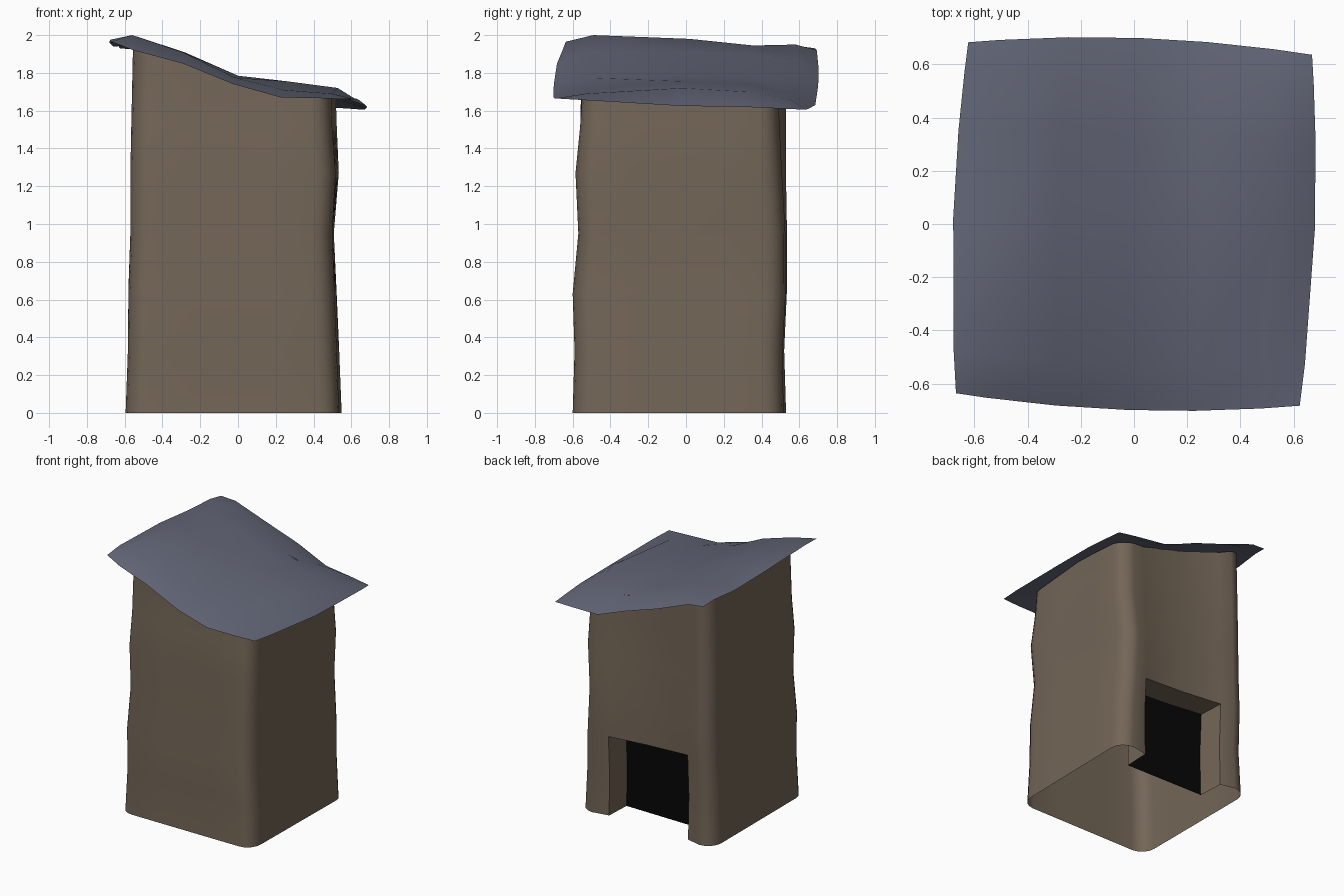
import bpy, bmesh, math
from mathutils import Vector
from mathutils.bvhtree import BVHTree

if "Cube" in bpy.data.objects:
    bpy.data.objects.remove(bpy.data.objects["Cube"])


def material(name, rgb):
    m = bpy.data.materials.new(name)
    m.diffuse_color = (*rgb, 1)
    m.use_nodes = True
    m.node_tree.nodes["Principled BSDF"].inputs["Base Color"].default_value = m.diffuse_color
    return m


def finish(name, bm, mat, angle=40):
    me = bpy.data.meshes.new(name)
    bm.to_mesh(me)
    bm.free()
    ob = bpy.data.objects.new(name, me)
    bpy.context.collection.objects.link(ob)
    me.materials.append(mat)
    bpy.ops.object.select_all(action='DESELECT')
    ob.select_set(True)
    bpy.context.view_layer.objects.active = ob
    bpy.ops.object.shade_smooth_by_angle(angle=math.radians(angle))
    return ob


wood = material("weathered brown", (0.172, 0.132, 0.095))
slate = material("slate blue grey", (0.122, 0.131, 0.180))
black = material("doorway black", (0.002, 0.002, 0.002))

# Roof: thin wavy sheet, slightly turned, with bowed edges
COLS = [-.67, -.55, -.28, 0, .26, .52, .67]
ROWS = [-.66, -.5, 0, .33, .55, .66]
HEIGHT = [
    [1.965, 1.92, 1.85, 1.74, 1.67, 1.665, 1.665],
    [1.975, 2.00, 1.91, 1.775, 1.71, 1.69, 1.655],
    [1.960, 1.98, 1.91, 1.785, 1.755, 1.72, 1.625],
    [1.940, 1.945, 1.90, 1.78, 1.74, 1.70, 1.62],
    [1.945, 1.95, 1.87, 1.77, 1.69, 1.66, 1.61],
    [1.930, 1.92, 1.82, 1.73, 1.63, 1.615, 1.605]]
bm = bmesh.new()
grid = []
for j, y in enumerate(ROWS):
    row = []
    for i, x in enumerate(COLS):
        bx = x * (0.965 + 0.05 * (1 - (y / .66) ** 2))
        by = y * (1.0 + 0.06 * (1 - (x / .67) ** 2))
        row.append(bm.verts.new((bx + .035 * y, by - .035 * x, HEIGHT[j][i])))
    grid.append(row)
for j in range(len(ROWS) - 1):
    for i in range(len(COLS) - 1):
        bm.faces.new((grid[j][i], grid[j][i + 1], grid[j + 1][i + 1], grid[j + 1][i]))
roof_tree = BVHTree.FromBMesh(bm)
finish("roof", bm, slate, 60)


def roof_z(x, y):
    return roof_tree.ray_cast(Vector((x, y, 3)), Vector((0, 0, -1)))[0].z


# Walls: wobbly rounded-square rings
# (z, left, right, front, back, right wall skew, back wall skew)
RINGS = [(0, -.595, .55, -.60, .53, .015, .015),
         (.33, -.583, .537, -.59, .52, .015, .01),
         (.63, -.58, .525, -.60, .535, .015, .01),
         (.95, -.57, .508, -.57, .535, .01, .01),
         (1.27, -.57, .535, -.585, .53, .02, .025),
         (1.52, -.565, .525, -.56, .53, .03, .04),
         (None, -.555, .52, -.55, .53, .03, .045)]
RADIUS, DOOR_X, SIDE = .11, (.31, -.03, -.37), 3


def outline(left, right, front, back, skew_x, skew_y):
    pts = []
    corners = [(right, front, -90), (right, back, 0), (left, back, 90), (left, front, 180)]
    for k, (cx, cy, start) in enumerate(corners):
        ox = cx - math.copysign(RADIUS, cx)
        oy = cy - math.copysign(RADIUS, cy)
        for n in range(5):
            a = math.radians(start + n * 22.5)
            pts.append((ox + RADIUS * math.cos(a), oy + RADIUS * math.sin(a)))
        # points along the straight side to the next corner
        nx, ny, _ = corners[(k + 1) % 4]
        for s in range(SIDE):
            t = (s + 1) / (SIDE + 1)
            if k == 0:
                pts.append((cx, (cy + RADIUS) * (1 - t) + (ny - RADIUS) * t))
            elif k == 1:    # back wall sags inward around the doorway
                pts.append((DOOR_X[s], cy - (.035 if s == 1 else .025)))
            elif k == 2:
                pts.append((cx, (cy - RADIUS) * (1 - t) + (ny + RADIUS) * t))
            else:
                pts.append(((cx + RADIUS) * (1 - t) + (nx - RADIUS) * t, cy))
    out = []
    for x, y in pts:        # right and back walls stand slightly askew
        sx = skew_x * max(0, x / .55) * max(0, min(1, .5 - y))
        sy = skew_y * max(0, y / .55) * max(0, min(1, .5 + x))
        out.append((x - sx, y - sy))
    return out


bm = bmesh.new()
rings = []
for r, (z, *shape) in enumerate(RINGS):
    ring = []
    for x, y in outline(*shape):
        h = roof_z(x, y) - .012 if z is None else z
        if r == 2 and y > .4:
            h = .63 - .06 * x       # crooked door head
        ring.append(bm.verts.new((x, y, h)))
    rings.append(ring)
count = len(rings[0])
D0, D1, D2 = 13, 14, 15             # ring positions of the doorway
for r in range(len(rings) - 1):
    for i in range(count):
        if r < 2 and i in (D0, D1):
            continue                # doorway gap
        k = (i + 1) % count
        bm.faces.new((rings[r][i], rings[r][k], rings[r + 1][k], rings[r + 1][i]))

# Door reveal: the gap's rim carried inward
rim = [rings[0][D0], rings[1][D0], rings[2][D0], rings[2][D1],
       rings[2][D2], rings[1][D2], rings[0][D2]]
inner = [bm.verts.new((v.co.x * .97, v.co.y - .20, v.co.z)) for v in rim]
inner_co = [v.co.copy() for v in inner]
for i in range(len(rim) - 1):
    bm.faces.new((rim[i], rim[i + 1], inner[i + 1], inner[i]))
finish("walls", bm, wood)

# Dark doorway panel closing the reveal
bm = bmesh.new()
panel = bm.faces.new([bm.verts.new(c) for c in inner_co])
panel.normal_update()
if panel.normal.y < 0:
    panel.normal_flip()
finish("doorway_panel", bm, black)
